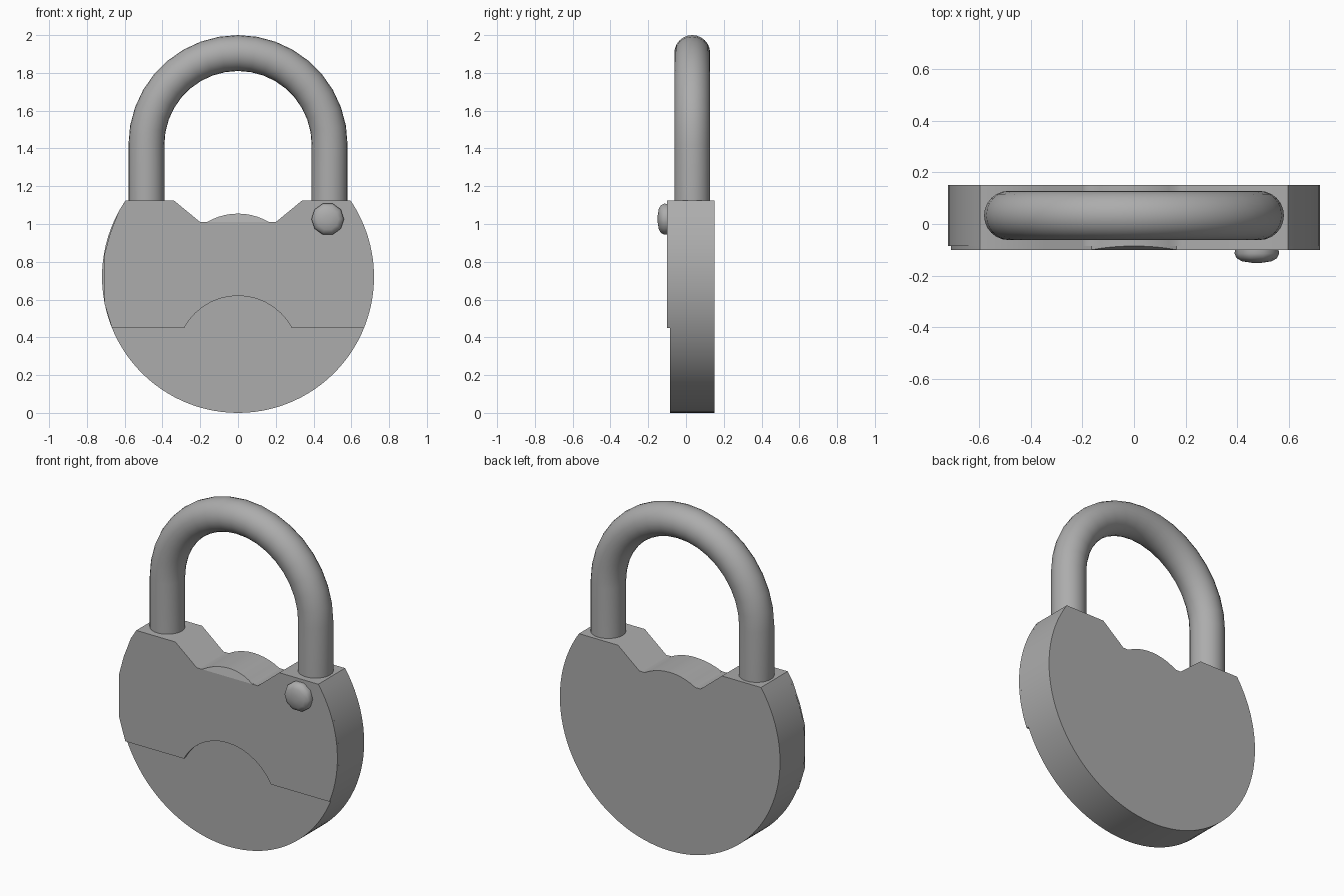
import bpy, bmesh
from math import sin, cos, pi, atan2, asin, radians

if "Cube" in bpy.data.objects:
    bpy.data.objects.remove(bpy.data.objects["Cube"], do_unlink=True)

GREY = (0.415, 0.415, 0.415, 1)
steel = bpy.data.materials.new("grey steel")
steel.use_nodes = True
steel.diffuse_color = GREY
steel.node_tree.nodes["Principled BSDF"].inputs["Base Color"].default_value = GREY

R, TOP = 0.72, 1.125      # disc radius (centre at z = R) and flat shoulder height
SEAM, DIP = 0.45, 1.01    # lower edge of the front plate, bottom of the top notch


def finish(name, bm):
    bmesh.ops.recalc_face_normals(bm, faces=bm.faces)
    mesh = bpy.data.meshes.new(name)
    bm.to_mesh(mesh)
    bm.free()
    mesh.materials.append(steel)
    ob = bpy.data.objects.new(name, mesh)
    bpy.context.collection.objects.link(ob)
    bpy.ops.object.select_all(action='DESELECT')
    ob.select_set(True)
    bpy.context.view_layer.objects.active = ob
    bpy.ops.object.shade_smooth_by_angle(angle=radians(42))


def slab(name, outline, y0, y1, lean=0):
    """Extrude an x-z outline from y0 to y1; the front may lean back above DIP."""
    bm = bmesh.new()
    face = bm.faces.new([bm.verts.new((x, y0, z)) for x, z in outline])
    new = bmesh.ops.extrude_face_region(bm, geom=[face])["geom"]
    back = {v for v in new if isinstance(v, bmesh.types.BMVert)}
    for v in bm.verts:
        v.co.y = y1 if v in back else y0 + lean * (v.co.z - DIP)
    finish(name, bm)


def skin(name, rings):
    """Join equal rings of points into a closed tube."""
    bm = bmesh.new()
    loops = [[bm.verts.new(p) for p in ring] for ring in rings]
    n = len(loops[0])
    for a, b in zip(loops, loops[1:]):
        for i in range(n):
            j = (i + 1) % n
            bm.faces.new((a[i], a[j], b[j], b[i]))
    bm.faces.new(loops[0])
    bm.faces.new(loops[-1])
    finish(name, bm)


def arc(cz, r, a0, a1, n):
    """Points around (0, cz) from angle a0 to a1."""
    return [(r * cos(a0 + (a1 - a0) * i / n), cz + r * sin(a0 + (a1 - a0) * i / n))
            for i in range(n + 1)]


def bump(half, low, high, n):
    """Shallow arch from +half to -half, rising from low to high."""
    rise = high - low
    r = (half * half + rise * rise) / (2 * rise)
    a = asin(half / r)
    return arc(high - r, r, pi / 2 - a, pi / 2 + a, n)


# Disc body with a notched top and a small central hump
shoulder = asin((TOP - R) / R)
notch = [(0.34, TOP), (0.2, DIP)]
notch_left = [(-x, z) for x, z in reversed(notch)]
hump = bump(0.165, DIP, 1.055, 10)
body = arc(R, R, pi - shoulder, 2 * pi + shoulder, 72)
slab("body", body + notch + hump + notch_left, -0.085, 0.15)

# Raised front plate with an arched lower edge and faceted left side
low = asin((SEAM - R) / R)
right = arc(R, R, low, shoulder, 24)
left = [(-0.595, TOP), (-0.63, 1.07), (-0.677, 0.95), (-0.707, 0.84), (-0.707, 0.58),
        (-0.667, SEAM)]
arch = bump(0.285, SEAM, 0.62, 14)[::-1]
slab("front_plate", right + notch + notch_left + left + arch, -0.1, -0.085)

# Sloping face that blends the plate into the hump
slab("hump_slope", hump, -0.1, -0.083, lean=0.33)

# Round-bar shackle
BAR, SPAN, BEND, SIDES = 0.095, 0.485, 1.42, 24
path = [(SPAN, TOP - 0.01, 0)]
path += [(x, z, atan2(z - BEND, x)) for x, z in arc(BEND, SPAN, 0, pi, 18)]
path += [(-SPAN, TOP - 0.01, pi)]
rings = []
for x, z, a in path:
    ring = []
    for i in range(SIDES):
        t = 2 * pi * i / SIDES
        ring.append((x + BAR * cos(t) * cos(a), 0.033 + BAR * sin(t), z + BAR * cos(t) * sin(a)))
    rings.append(ring)
skin("shackle", rings)

# Domed rivet on the left shoulder
dome = [(0.084, -0.095), (0.086, -0.115), (0.078, -0.132), (0.058, -0.144), (0.02, -0.15)]
skin("rivet", [[(0.475 + r * cos(2 * pi * i / 10), y, 1.026 + r * sin(2 * pi * i / 10))
                for i in range(10)] for r, y in dome])
